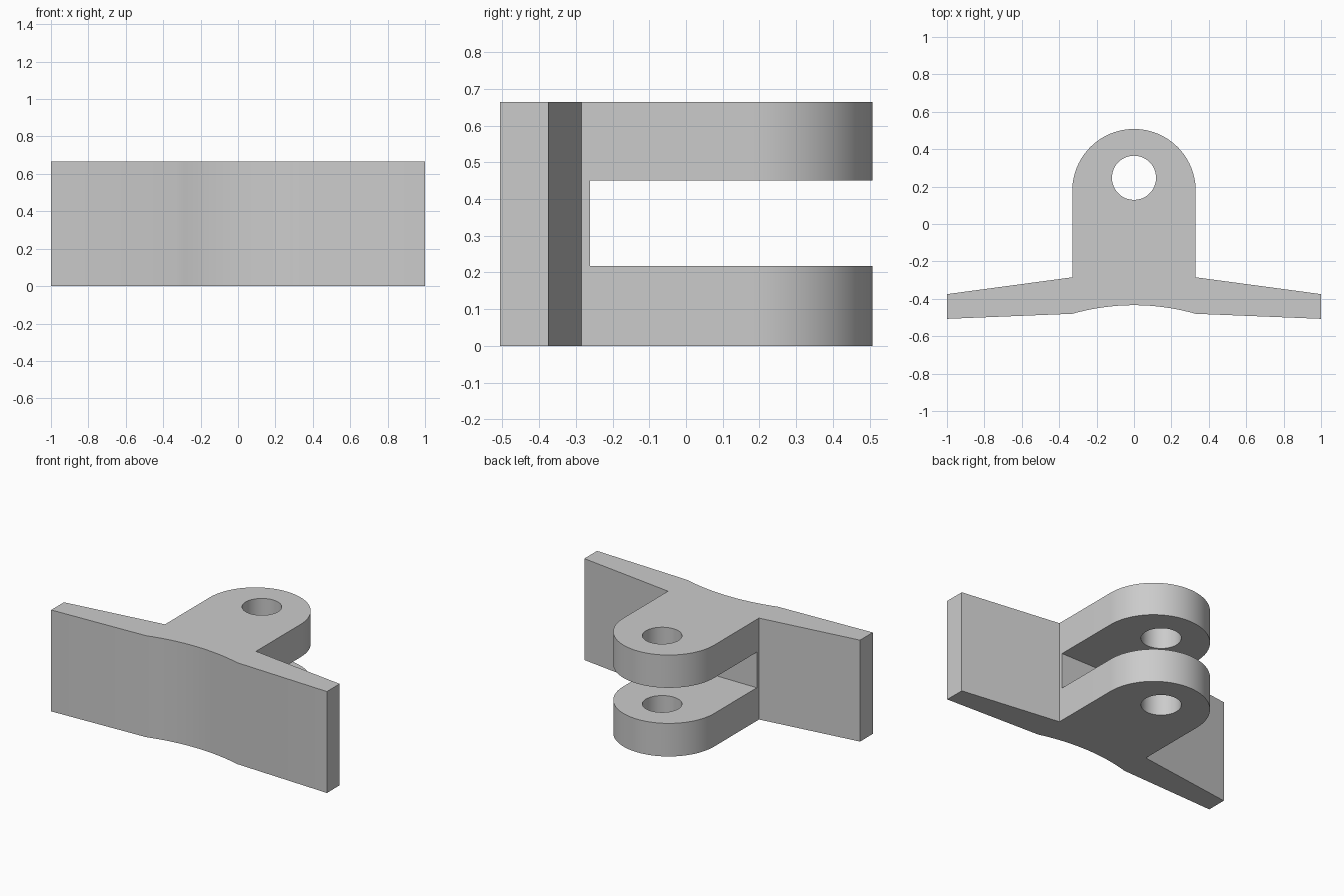
import bpy, bmesh, math

cube = bpy.data.objects.get("Cube")
if cube:
    bpy.data.objects.remove(cube, do_unlink=True)

HEIGHT = 0.665
LUG_R, LUG_Y = 0.33, 0.178
HOLE_R, HOLE_Y = 0.118, 0.247
SLOT_LOW, SLOT_HIGH, SLOT_Y = 0.217, 0.45, -0.262

grey = bpy.data.materials.new("plain_grey")
grey.use_nodes = True
colour = (0.6, 0.6, 0.6, 1)
grey.diffuse_color = colour
grey.node_tree.nodes["Principled BSDF"].inputs["Base Color"].default_value = colour


def prism(name, outline, z0, z1):
    """Extrude a flat outline between two heights."""
    bm = bmesh.new()
    face = bm.faces.new([bm.verts.new((x, y, z0)) for x, y in outline])
    top = bmesh.ops.extrude_face_region(bm, geom=[face])["geom"]
    verts = [v for v in top if isinstance(v, bmesh.types.BMVert)]
    bmesh.ops.translate(bm, vec=(0, 0, z1 - z0), verts=verts)
    bmesh.ops.recalc_face_normals(bm, faces=bm.faces)
    mesh = bpy.data.meshes.new(name)
    bm.to_mesh(mesh)
    bm.free()
    mesh.materials.append(grey)
    obj = bpy.data.objects.new(name, mesh)
    bpy.context.collection.objects.link(obj)
    return obj


def arc(cy, r, start, end, steps):
    angles = [start + (end - start) * i / steps for i in range(steps + 1)]
    return [(r * math.cos(a), cy + r * math.sin(a)) for a in angles]


# Outline: flared wings, rounded lug, shallow hollow in the front
wing_right = [(-LUG_R, -0.285), (-1, -0.375), (-1, -0.507)]
wing_left = [(1, -0.507), (1, -0.375), (LUG_R, -0.285)]
hollow = []
for i in range(17):
    x = LUG_R * (i / 8 - 1)
    hollow.append((x, -0.434 - 0.046 * (x / LUG_R) ** 2))
lug = arc(LUG_Y, LUG_R, 0, math.pi, 48)
bracket = prism("clevis_bracket", wing_right + hollow + wing_left + lug, 0, HEIGHT)

# Cutters for the slot between the ears and the pin hole
slot = prism("slot_cutter", [(-0.6, SLOT_Y), (0.6, SLOT_Y), (0.6, 0.8), (-0.6, 0.8)],
             SLOT_LOW, SLOT_HIGH)
hole = prism("pin_hole_cutter", arc(HOLE_Y, HOLE_R, 0, math.tau, 48)[:-1], -0.2, 0.9)

bpy.ops.object.select_all(action="DESELECT")
bracket.select_set(True)
bpy.context.view_layer.objects.active = bracket
for cutter in (slot, hole):
    mod = bracket.modifiers.new(cutter.name, "BOOLEAN")
    mod.operation = "DIFFERENCE"
    mod.solver = "EXACT"
    mod.object = cutter
    bpy.ops.object.modifier_apply(modifier=mod.name)
    bpy.data.objects.remove(cutter, do_unlink=True)

bpy.ops.object.shade_smooth_by_angle(angle=math.radians(30))
